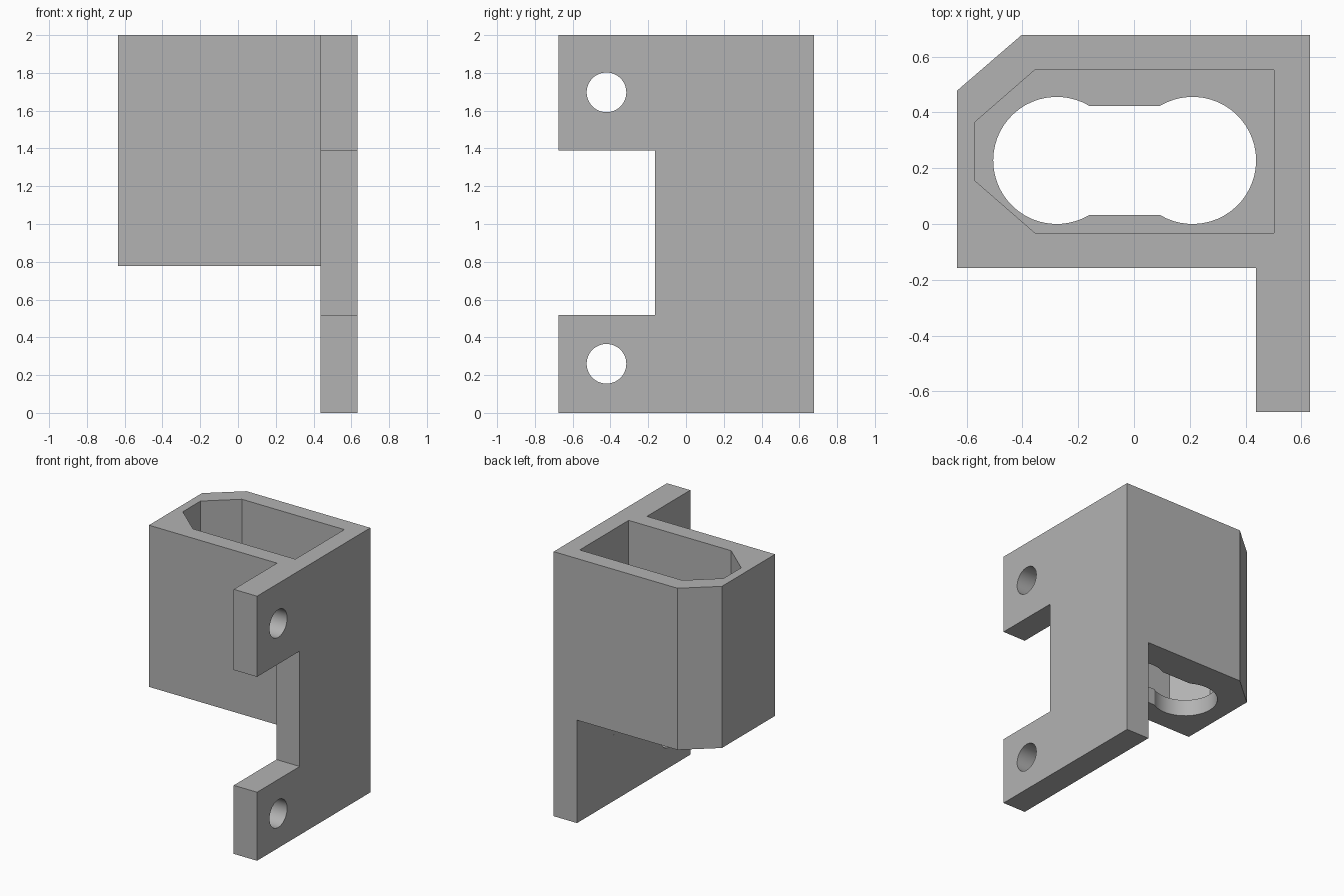
import bpy
import bmesh
import math
from mathutils import Matrix, Vector

cube = bpy.data.objects.get("Cube")
if cube:
    bpy.data.objects.remove(cube, do_unlink=True)

grey = bpy.data.materials.new("plain grey")
grey.use_nodes = True
colour = (0.45, 0.45, 0.45, 1)
grey.diffuse_color = colour
grey.node_tree.nodes["Principled BSDF"].inputs["Base Color"].default_value = colour


def prism(name, points, low, high, axis="Z"):
    """Extrude a profile: (x, y) along Z, or (y, z) along X."""
    bm = bmesh.new()
    to_axis = (lambda a, b, c: (a, b, c)) if axis == "Z" else (lambda a, b, c: (c, a, b))
    face = bm.faces.new([bm.verts.new(to_axis(a, b, low)) for a, b in points])
    ext = bmesh.ops.extrude_face_region(bm, geom=[face])
    verts = [v for v in ext["geom"] if isinstance(v, bmesh.types.BMVert)]
    bmesh.ops.translate(bm, verts=verts, vec=to_axis(0, 0, high - low))
    bmesh.ops.recalc_face_normals(bm, faces=bm.faces)
    mesh = bpy.data.meshes.new(name)
    bm.to_mesh(mesh)
    bm.free()
    mesh.materials.append(grey)
    obj = bpy.data.objects.new(name, mesh)
    bpy.context.collection.objects.link(obj)
    return obj


def rect(a0, a1, b0, b1):
    return [(a0, b0), (a1, b0), (a1, b1), (a0, b1)]


def arc(cx, cy, r, start, end, steps):
    angles = [math.radians(start + (end - start) * i / steps) for i in range(steps + 1)]
    return [(cx + r * math.cos(a), cy + r * math.sin(a)) for a in angles]


def cut(body, cutter):
    cutter.hide_render = True
    mod = body.modifiers.new(cutter.name, "BOOLEAN")
    mod.operation = "DIFFERENCE"
    mod.solver = "EXACT"
    mod.object = cutter
    bpy.context.view_layer.objects.active = body
    bpy.ops.object.modifier_apply(modifier=mod.name)
    bpy.data.objects.remove(cutter, do_unlink=True)


# Housing and mounting plate share one outline, seen from above
outline = [(-0.635, -0.157), (0.437, -0.157), (0.437, -0.675), (0.632, -0.675),
           (0.632, 0.678), (-0.403, 0.678), (-0.635, 0.478)]
bracket = prism("mounting_bracket", outline, 0, 2)

# Clear the space under the housing, leaving the plate full height
cut(bracket, prism("underside_cutter", rect(-1, 0.437, -0.3, 1), -1, 0.778))

# Notch between the two mounting tabs
cut(bracket, prism("notch_cutter", rect(-1, -0.165, 0.518, 1.39), 0.3, 1, "X"))

# Screw holes in the tabs
for z in (0.26, 1.697):
    hole = arc(-0.421, z, 0.105, 0, 360, 48)[:-1]
    cut(bracket, prism("screw_hole_cutter", hole, 0.3, 1, "X"))

# Pocket open at the top
pocket = [(-0.355, -0.032), (0.502, -0.032), (0.502, 0.553),
          (-0.355, 0.553), (-0.57, 0.366), (-0.57, 0.155)]
cut(bracket, prism("pocket_cutter", pocket, 0.905, 2.5))

# Double-round slot through the pocket floor
slot = (arc(0.21, 0.228, 0.228, -121, 121, 36)
        + arc(-0.277, 0.228, 0.228, 59, 301, 36))
cut(bracket, prism("slot_cutter", slot, 0.5, 1.2))

# Smooth the round walls, keep the corners sharp
bpy.ops.object.select_all(action="DESELECT")
bracket.select_set(True)
bpy.context.view_layer.objects.active = bracket
bpy.ops.object.shade_smooth_by_angle(angle=math.radians(20))
